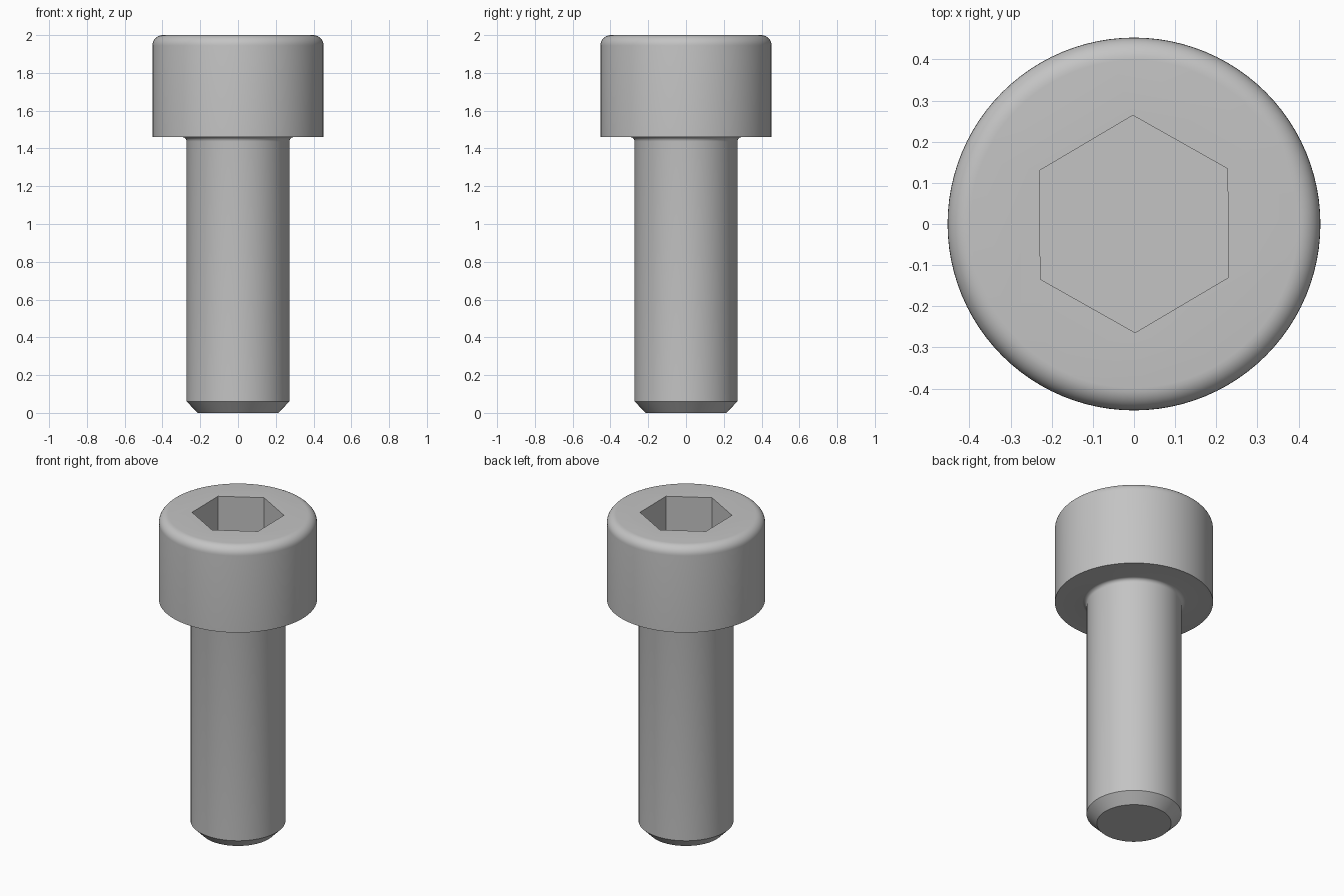
import bpy
import bmesh
from math import sin, cos, pi, radians

cube = bpy.data.objects.get("Cube")
if cube:
    bpy.data.objects.remove(cube, do_unlink=True)

HEAD_R, HEAD_BASE, TOP = 0.453, 1.46, 2.0
SHANK_R, TIP_R, CHAMFER = 0.272, 0.213, 0.06
RIM, NECK = 0.055, 0.023
HEX_R, HEX_DEPTH = 0.264, 0.27
SIDES = 96

steel = bpy.data.materials.new("grey steel")
steel.use_nodes = True
steel.diffuse_color = (0.55, 0.55, 0.55, 1)
steel.node_tree.nodes["Principled BSDF"].inputs["Base Color"].default_value = (0.55, 0.55, 0.55, 1)


def arc(r, z, radius, start, end, steps):
    """Profile points along a rounded corner."""
    angles = [radians(start + (end - start) * i / steps) for i in range(steps + 1)]
    return [(r + radius * cos(a), z + radius * sin(a)) for a in angles]


def lathe(name, profile, sides, turn=0.0):
    """Closed solid of revolution with flat end caps."""
    bm = bmesh.new()
    rings = [[bm.verts.new((r * cos(turn + 2 * pi * i / sides),
                            r * sin(turn + 2 * pi * i / sides), z))
              for i in range(sides)] for r, z in profile]
    for low, high in zip(rings, rings[1:]):
        for i in range(sides):
            j = (i + 1) % sides
            bm.faces.new((low[i], low[j], high[j], high[i]))
    bm.faces.new(rings[0][::-1])
    bm.faces.new(rings[-1])
    mesh = bpy.data.meshes.new(name)
    bm.to_mesh(mesh)
    bm.free()
    mesh.materials.append(steel)
    obj = bpy.data.objects.new(name, mesh)
    bpy.context.collection.objects.link(obj)
    return obj


# Chamfered tip, shank, neck fillet and rounded head in one profile
profile = [(TIP_R, 0), (SHANK_R, CHAMFER)]
profile += arc(SHANK_R + NECK, HEAD_BASE - NECK, NECK, 180, 90, 5)
profile += [(HEAD_R, HEAD_BASE)]
profile += arc(HEAD_R - RIM, TOP - RIM, RIM, 0, 90, 8)
bolt = lathe("socket_head_bolt", profile, SIDES)

# Hexagonal socket cut into the head
cutter = lathe("hex_socket_cutter", [(HEX_R, TOP - HEX_DEPTH), (HEX_R, TOP + 0.1)],
               6, radians(90.6))
cutter.hide_render = True
cut = bolt.modifiers.new("hex_socket", "BOOLEAN")
cut.object = cutter
cut.operation = "DIFFERENCE"
cut.solver = "EXACT"

bpy.ops.object.select_all(action="DESELECT")
bpy.context.view_layer.objects.active = bolt
bolt.select_set(True)
bpy.ops.object.modifier_apply(modifier=cut.name)
bpy.data.objects.remove(cutter, do_unlink=True)
bpy.ops.object.shade_smooth_by_angle(angle=radians(30))
